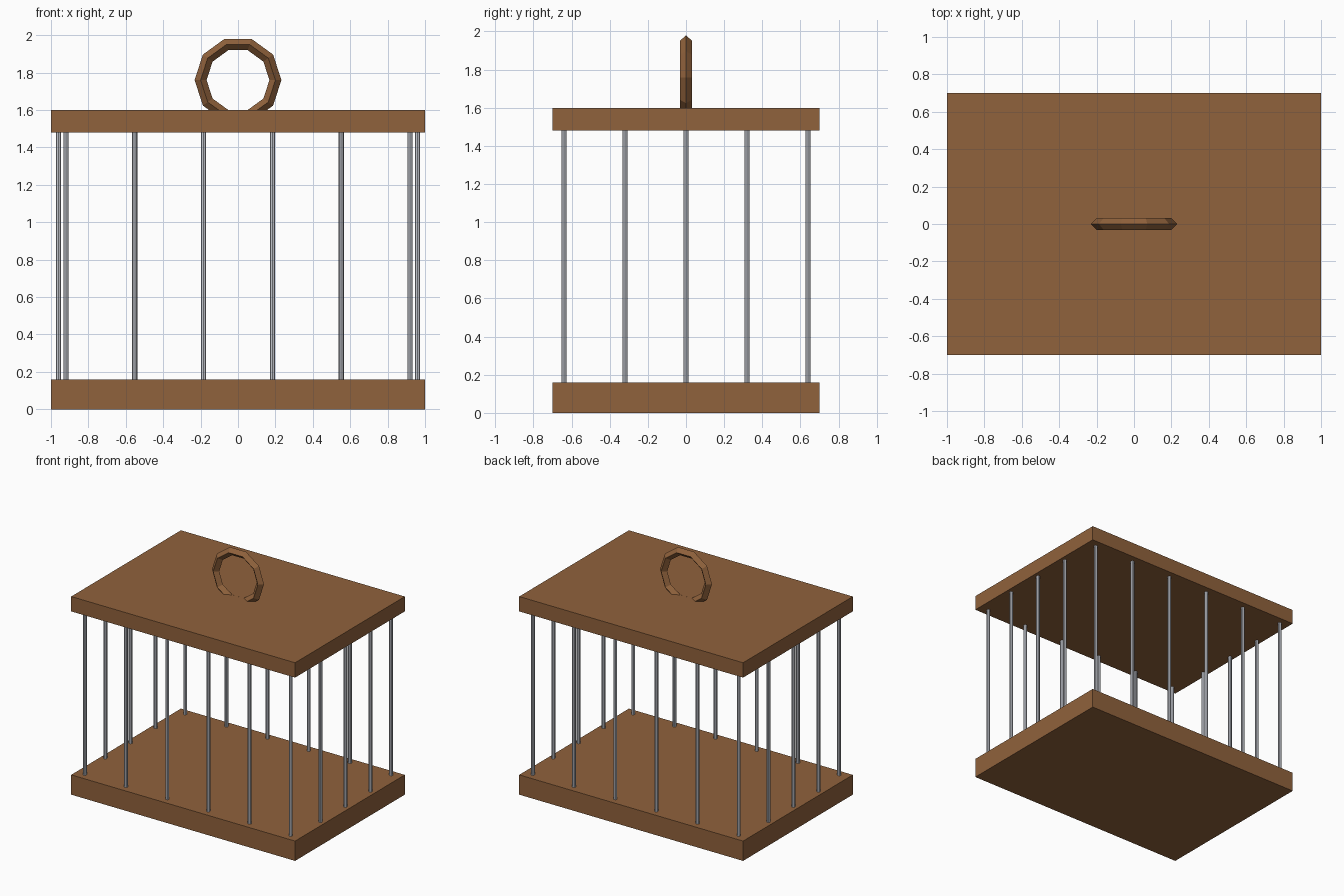
import bpy
import math

if "Cube" in bpy.data.objects:
    bpy.data.objects.remove(bpy.data.objects["Cube"])


def material(name, color):
    m = bpy.data.materials.new(name)
    m.diffuse_color = (*color, 1)
    m.use_nodes = True
    m.node_tree.nodes["Principled BSDF"].inputs["Base Color"].default_value = m.diffuse_color
    return m


wood = material("wood", (0.28, 0.122, 0.045))
metal = material("metal", (0.55, 0.57, 0.62))


def finish(name, mat):
    ob = bpy.context.object
    ob.name = name
    ob.data.materials.append(mat)
    return ob


def slab(name, z0, z1):
    bpy.ops.mesh.primitive_cube_add(size=1, location=(0, 0, (z0 + z1) / 2))
    ob = finish(name, wood)
    ob.scale = (2.0, 1.4, z1 - z0)
    bpy.ops.object.transform_apply(location=False, rotation=False, scale=True)


def bar(name, x, y):
    bpy.ops.mesh.primitive_cylinder_add(vertices=8, radius=0.014, depth=1.32,
                                        location=(x, y, 0.82))
    finish(name, metal)


# wooden floor and roof
slab("base", 0, 0.16)
slab("roof", 1.48, 1.6)

# six bars along the front and the back
for side, y in (("front", -0.64), ("back", 0.64)):
    for i in range(6):
        bar(f"{side}_bar_{i + 1}", -0.92 + i * 1.84 / 5, y)

# three bars between the corners on each side
for side, x in (("left", -0.96), ("right", 0.96)):
    for i in range(3):
        bar(f"{side}_bar_{i + 1}", x, -0.32 + i * 0.32)

# carrying ring, its lowest part sunk into the roof
bpy.ops.mesh.primitive_torus_add(major_segments=10, minor_segments=4,
                                 major_radius=0.2, minor_radius=0.032,
                                 location=(0, 0, 1.76),
                                 rotation=(math.pi / 2, 0, 0))
finish("carry_ring", wood)
